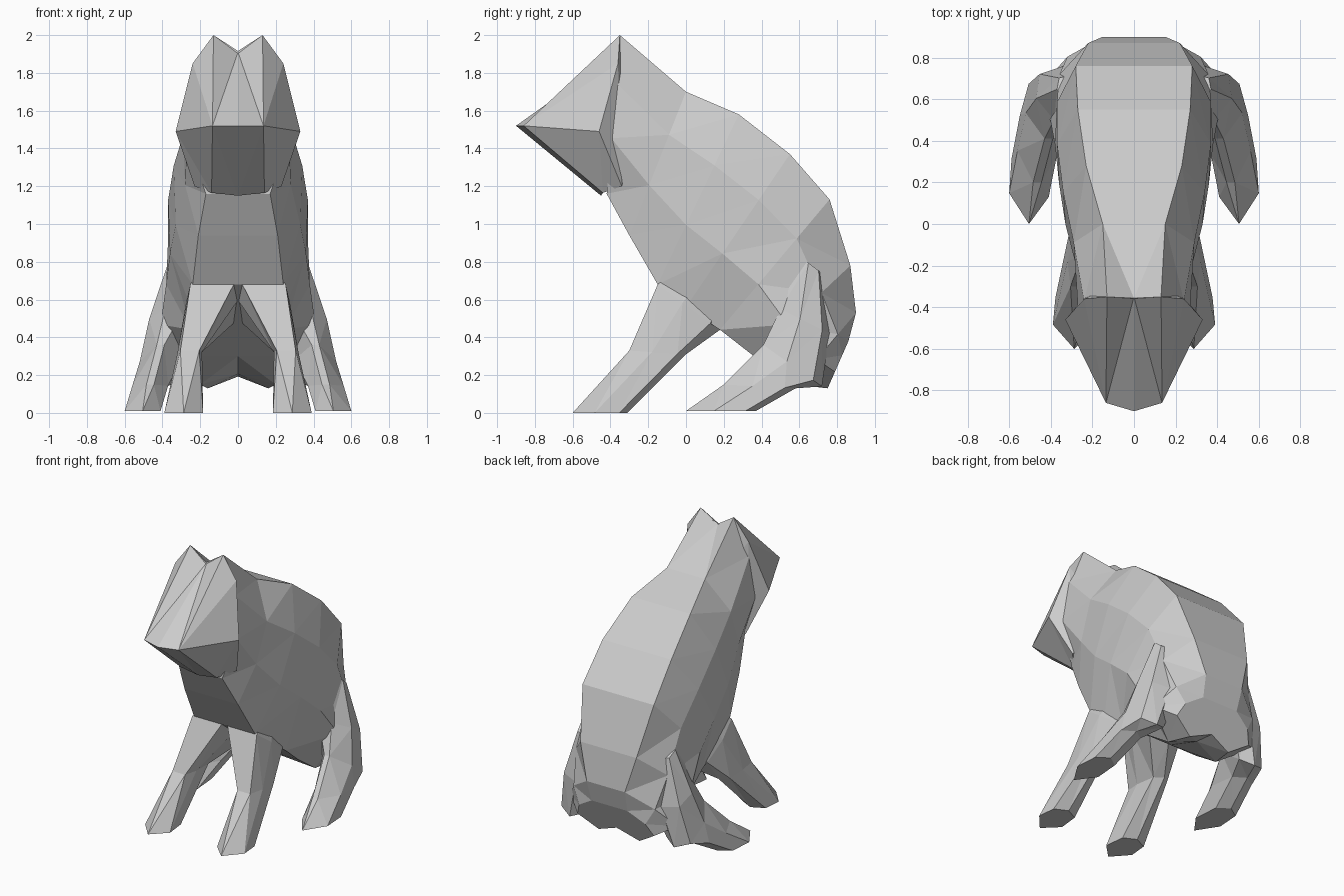
import bpy
import bmesh

cube = bpy.data.objects.get("Cube")
if cube:
    bpy.data.objects.remove(cube, do_unlink=True)

grey = bpy.data.materials.new("plain_grey")
grey.use_nodes = True
colour = (0.6, 0.6, 0.6, 1)
grey.diffuse_color = colour
grey.node_tree.nodes["Principled BSDF"].inputs["Base Color"].default_value = colour


def finish(bm, name):
    """Turn a bmesh into a flat-shaded, triangulated object."""
    bmesh.ops.remove_doubles(bm, verts=bm.verts, dist=0.001)
    bmesh.ops.triangulate(bm, faces=bm.faces)
    bmesh.ops.recalc_face_normals(bm, faces=bm.faces)
    mesh = bpy.data.meshes.new(name)
    bm.to_mesh(mesh)
    bm.free()
    mesh.materials.append(grey)
    obj = bpy.data.objects.new(name, mesh)
    bpy.context.collection.objects.link(obj)
    return obj


def loft(name, rings):
    """Skin a list of equal-length rings and cap both ends."""
    bm = bmesh.new()
    loops = [[bm.verts.new(p) for p in ring] for ring in rings]
    for a, b in zip(loops, loops[1:]):
        for i in range(len(a)):
            j = (i + 1) % len(a)
            bm.faces.new((a[i], a[j], b[j], b[i]))
    bm.faces.new(loops[0])
    bm.faces.new(loops[-1])
    return finish(bm, name)


def between(start, end, t):
    return tuple(a + (b - a) * t for a, b in zip(start, end))


# Body: each section runs from belly (y, z) to back (y, z), with half widths
# of belly, flank, shoulder and back, then the heights of its middle line
def body_ring(belly, back, widths, keel, crown):
    half = list(zip(widths, (0, .35, .7, 1)))
    pts = [(0, *between(belly, back, keel))]
    pts += [(w, *between(belly, back, t)) for w, t in half]
    pts.append((0, *between(belly, back, crown)))
    pts += [(-w, *between(belly, back, t)) for w, t in reversed(half)]
    return pts


sections = [
    ((-.42, 1.16), (-.35, 2.0), (.17, .27, .24, .13), 0, .9),
    ((-.3, .94), (0, 1.7), (.21, .28, .29, .15), 0, 1),
    ((-.15, .68), (.28, 1.58), (.24, .33, .34, .23), 0, 1),
    ((0, .56), (.55, 1.37), (.25, .36, .37, .27), 0, 1),
    ((.18, .44), (.76, 1.13), (.25, .38, .37, .28), 0, 1),
    ((.36, .3), (.87, .78), (.22, .41, .36, .22), 0, 1),
    ((.58, .15), (.9, .53), (.2, .42, .32, .15), .15, 1),
    ((.75, .13), (.86, .38), (.16, .3, .26, .14), .25, 1),
]
loft("body", [body_ring(*s) for s in sections])

# Head: half of a faceted wedge, mirrored across the middle
points = {
    "nose_mid": (0, -.9, 1.52), "nose": (.135, -.86, 1.52),
    "jaw": (.33, -.46, 1.49), "brow": (.24, -.36, 1.85),
    "ear": (.13, -.35, 2.0), "crown": (0, -.35, 1.91),
    "chin_mid": (0, -.45, 1.15), "chin": (.14, -.44, 1.165),
    "neck": (.23, -.34, 1.2), "nape": (0, -.25, 1.5),
}
head_faces = [
    "nose_mid nose crown", "nose ear crown", "nose brow ear",
    "nose jaw brow", "nose_mid chin_mid chin nose", "nose chin jaw",
    "jaw chin neck", "jaw neck brow", "chin chin_mid nape neck",
    "neck nape brow", "brow nape ear", "ear nape crown",
]
bm = bmesh.new()
for side in (1, -1):
    verts = {k: bm.verts.new((x * side, y, z)) for k, (x, y, z) in points.items()}
    for face in head_faces:
        bm.faces.new([verts[k] for k in face.split()])
finish(bm, "head")


# Legs: each section runs from its front (y, z) to its rear (y, z), between
# an inner and an outer x, with half the width of its flat front edge
def leg_ring(side, front, rear, inner, outer, edge):
    mid = (inner + outer) / 2
    near = inner + (outer - inner) * .08
    far = outer - (outer - inner) * .06
    shape = [(mid - edge, 0), (mid + edge, 0), (outer, .4), (far, .85),
             (mid, 1), (near, .85), (inner, .35)]
    return [(side * x, *between(front, rear, t)) for x, t in shape]


front_leg = [
    ((-.6, 0), (-.31, 0), .185, .39, 0),
    ((-.3, .33), (0, .31), .19, .32, .05),
    ((-.15, .68), (.18, .44), 0, .275, .115),
    ((0, .8), (.25, .65), 0, .2, .08),
]
hind_leg = [
    ((0, .01), (.37, .01), .41, .6, 0),
    ((.2, .15), (.58, .13), .37, .56, .02),
    ((.41, .36), (.72, .14), .3, .52, .02),
    ((.5, .55), (.76, .42), .2, .47, .05),
    ((.6, .83), (.72, .74), .2, .37, .06),
]
for side, label in ((1, "left"), (-1, "right")):
    loft(label + "_front_leg", [leg_ring(side, *s) for s in front_leg])
    loft(label + "_hind_leg", [leg_ring(side, *s) for s in hind_leg])
